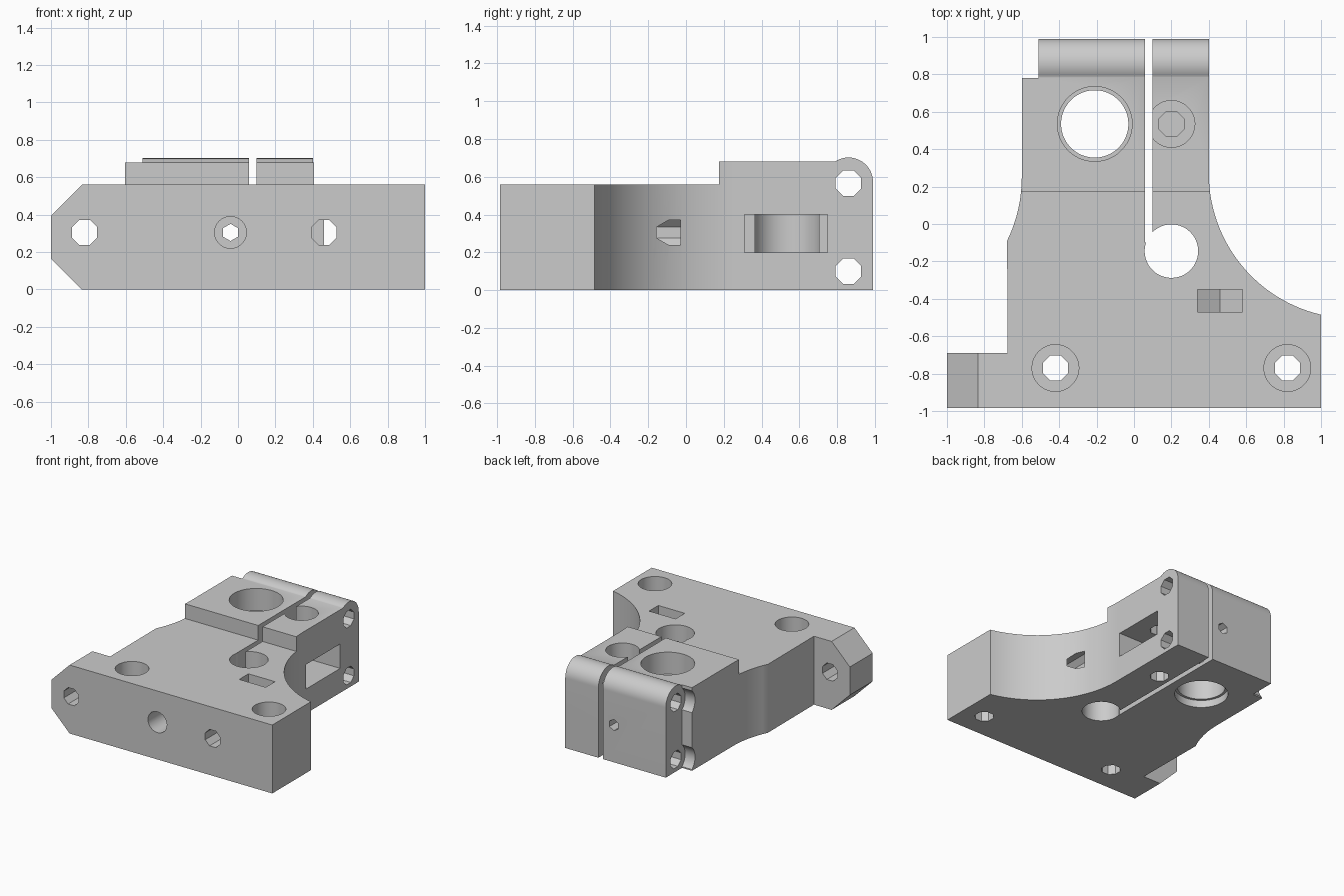
import bpy
import bmesh
from math import sin, cos, pi, sqrt

cube = bpy.data.objects.get("Cube")
if cube:
    bpy.data.objects.remove(cube, do_unlink=True)

grey = bpy.data.materials.new("plain grey")
grey.use_nodes = True
grey.diffuse_color = (0.6, 0.6, 0.6, 1)
grey.node_tree.nodes["Principled BSDF"].inputs["Base Color"].default_value = (0.6, 0.6, 0.6, 1)

PLACE = {
    "x": lambda a, b, t: (t, a, b),
    "y": lambda a, b, t: (a, t, b),
    "z": lambda a, b, t: (a, b, t),
}


def prism(name, points, axis, start, end):
    """Extrude a flat outline along an axis."""
    bm = bmesh.new()
    low, high = ([bm.verts.new(PLACE[axis](a, b, t)) for a, b in points] for t in (start, end))
    bm.faces.new(low)
    bm.faces.new(high)
    n = len(points)
    for i in range(n):
        j = (i + 1) % n
        bm.faces.new((low[i], low[j], high[j], high[i]))
    bmesh.ops.recalc_face_normals(bm, faces=bm.faces)
    mesh = bpy.data.meshes.new(name)
    bm.to_mesh(mesh)
    bm.free()
    mesh.materials.append(grey)
    obj = bpy.data.objects.new(name, mesh)
    bpy.context.collection.objects.link(obj)
    return obj


def arc(centre, radius, first, last, steps):
    """Points on an arc, both ends included."""
    turns = [first + (last - first) * i / steps for i in range(steps + 1)]
    return [(centre[0] + radius * cos(t), centre[1] + radius * sin(t)) for t in turns]


def ring(centre, radius, sides=64):
    """Regular polygon with flats square to the axes."""
    half = pi / sides
    return arc(centre, radius, half, 2 * pi - half, sides - 1)


def rect(a0, a1, b0, b1):
    return [(a0, b0), (a1, b0), (a1, b1), (a0, b1)]


helpers = []


def boolean(cutter, operation="DIFFERENCE"):
    mod = bracket.modifiers.new(cutter.name, "BOOLEAN")
    mod.object = cutter
    mod.operation = operation
    mod.solver = "EXACT"
    cutter.hide_render = True
    helpers.append(cutter)


def cut(name, points, axis, start, end):
    boolean(prism(name, points, axis, start, end))


FRONT, BACK = -0.985, 0.99
BOLT = 0.073

# Plan outline with the swept flanks
R = 0.775
right_sweep = [(1.175 - R * cos(t * pi / 2), 0.27 - R * sin(t * pi / 2))
               for t in [i / 28 * 0.857 for i in range(29)]]
right_sweep[-1] = (1, -0.485)
left_sweep = [(-0.6 - R + sqrt(R * R - d * d), 0.25 - d)
              for d in [0.34 * i / 8 for i in range(9)]]
plan = [(-1, FRONT), (1, FRONT)] + right_sweep[::-1]
plan += [(0.4, BACK), (-0.51, BACK), (-0.51, 0.78), (-0.6, 0.78)]
plan += left_sweep + [(-0.675, -0.09), (-0.675, -0.69), (-1, -0.69)]
plan = [p for i, p in enumerate(plan)
        if abs(p[0] - plan[i - 1][0]) + abs(p[1] - plan[i - 1][1]) > 0.004]
bracket = prism("clamp_bracket", plan, "z", 0, 0.8)

# Side outline: low plate, raised clamp and rounded back barrel
side = [(FRONT - 0.1, -0.1), (BACK, -0.1)]
side += arc((0.86, 0.572), 0.13, 0, pi * 0.68, 24)
side += [(0.785, 0.68), (0.175, 0.68), (0.175, 0.56), (FRONT - 0.1, 0.56)]
boolean(prism("side_outline", side, "x", -1.5, 1.5), "INTERSECT")

# Chamfers on the end tab
cut("lower_chamfer", [(-1.1, -0.1), (-0.735, -0.1), (-1.1, 0.265)], "y", -1.2, -0.6)
cut("upper_chamfer", [(-1.1, 0.66), (-0.735, 0.66), (-1.1, 0.295)], "y", -1.2, -0.6)

# Main bore with wider mouths, and the round relief hole
cut("main_bore", ring((-0.21, 0.535), 0.18), "z", -0.2, 1)
cut("bore_top_mouth", ring((-0.21, 0.535), 0.2), "z", 0.5, 1)
cut("bore_bottom_mouth", ring((-0.21, 0.535), 0.2), "z", -0.2, 0.06)
cut("relief_hole", ring((0.2, -0.145), 0.143), "z", -0.2, 1)

# Clamp slit and the side window
cut("clamp_slit", rect(0.06, 0.1, -0.1, 1.2), "z", -0.2, 1)
cut("side_window", rect(0.31, 0.75, 0.2, 0.4), "x", -0.15, 0.6)

# Vertical bolt holes
for label, x in (("left", 0.82), ("right", -0.42)):
    cut(label + "_bolt_hole", ring((x, -0.77), BOLT, 8), "z", -0.2, 1)
    cut(label + "_bolt_head", ring((x, -0.77), 0.125), "z", 0.36, 1)
cut("clamp_bolt_head", ring((0.2, 0.535), 0.125), "z", 0.48, 1)
cut("clamp_bolt_hole", ring((0.2, 0.535), BOLT, 8), "z", 0.3, 0.9)
cut("clamp_bolt_base", ring((0.2, 0.535), BOLT, 8), "z", -0.2, 0.15)

# Cross bolts through the back, with head recesses in the step
for label, z in (("lower", 0.1), ("upper", 0.565)):
    cut(label + "_cross_hole", ring((0.86, z), BOLT, 8), "x", -0.9, 0.6)
    cut(label + "_cross_recess", ring((0.86, z), 0.12), "x", -0.9, -0.51)

# Holes entering from the front
cut("tab_hole", ring((-0.82, 0.305), BOLT, 8), "y", -1.2, -0.5)
cut("long_hole", ring((-0.04, 0.305), 0.046, 6), "y", -1.2, 1.2)
cut("long_hole_mouth", ring((-0.04, 0.305), 0.085), "y", -1.2, -0.5)
cut("blind_hole", ring((0.46, 0.305), BOLT, 8), "y", -1.2, -0.03)

# Nut slot open to the top, with a pointed floor
nut = [(0.34, 0.8), (0.34, 0.235), (0.46, 0.166), (0.58, 0.235), (0.58, 0.8)]
cut("nut_slot", nut, "y", -0.47, -0.35)

# Bake the cuts and remove the helpers
bpy.context.view_layer.update()
graph = bpy.context.evaluated_depsgraph_get()
baked = bpy.data.meshes.new_from_object(bracket.evaluated_get(graph))
bracket.modifiers.clear()
bracket.data = baked
for helper in helpers:
    bpy.data.objects.remove(helper, do_unlink=True)
baked.materials.clear()
baked.materials.append(grey)
for face in baked.polygons:
    face.material_index = 0

bpy.ops.object.select_all(action="DESELECT")
bracket.select_set(True)
bpy.context.view_layer.objects.active = bracket
bpy.ops.object.shade_smooth_by_angle(angle=0.45)
